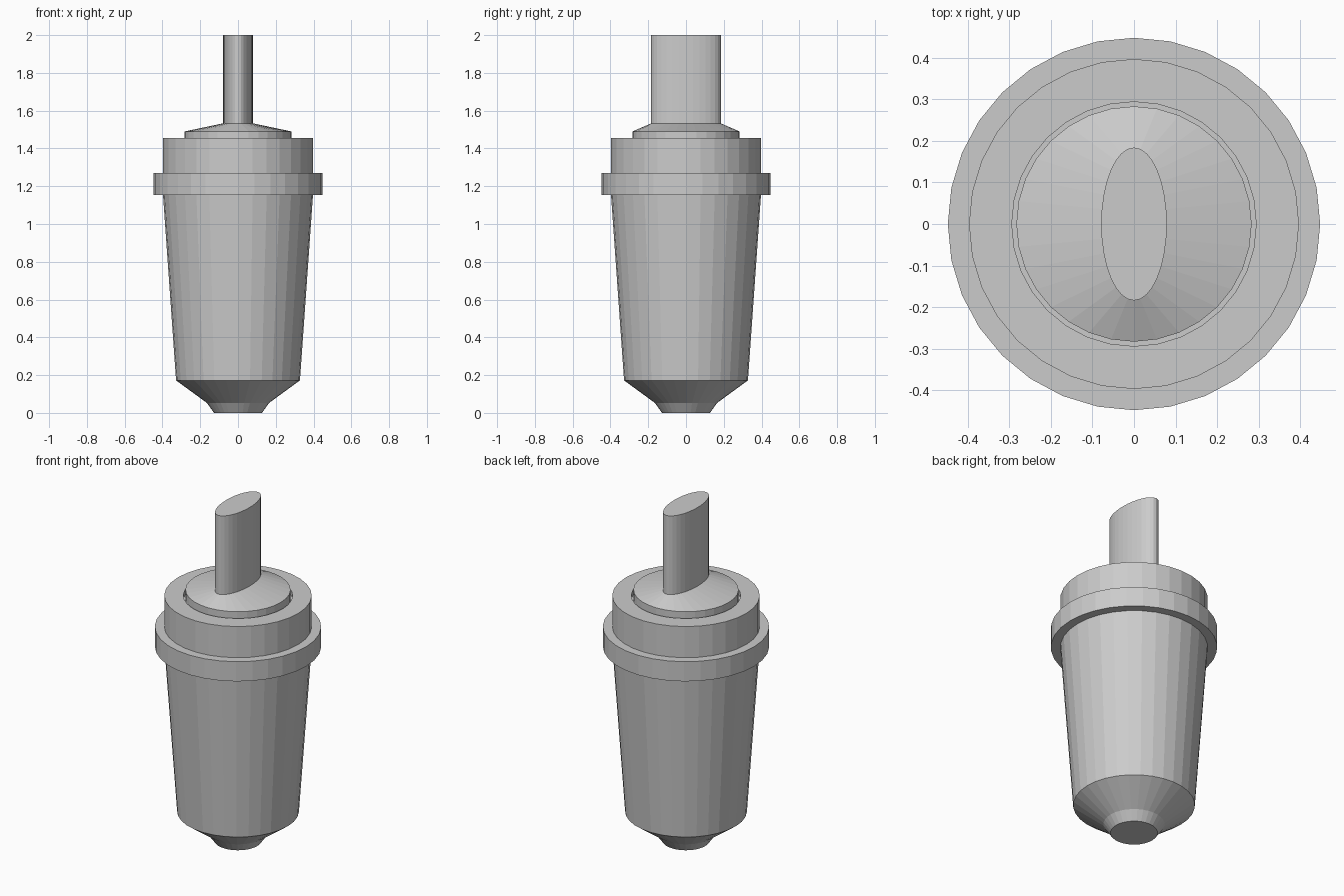
import bpy, bmesh
from math import cos, sin, tau

if "Cube" in bpy.data.objects:
    bpy.data.objects.remove(bpy.data.objects["Cube"])

SIDES = 32


def loft(name, sections, cap_bottom=True, cap_top=True):
    """Skin a stack of elliptical sections (rx, ry, z), flat shaded."""
    bm = bmesh.new()
    rings = [[bm.verts.new((rx * cos(tau * i / SIDES), ry * sin(tau * i / SIDES), z))
              for i in range(SIDES)] for rx, ry, z in sections]
    for a, b in zip(rings, rings[1:]):
        for i in range(SIDES):
            j = (i + 1) % SIDES
            bm.faces.new((a[i], a[j], b[j], b[i]))
    if cap_bottom:
        bm.faces.new(rings[0][::-1])
    if cap_top:
        bm.faces.new(rings[-1])
    mesh = bpy.data.meshes.new(name)
    bm.to_mesh(mesh)
    bm.free()
    obj = bpy.data.objects.new(name, mesh)
    bpy.context.collection.objects.link(obj)
    return obj


def lathe(profile):
    return [(r, r, z) for r, z in profile]


GROOVE = 1.425   # floor of the narrow gap around the lid

# Tapered body with a stepped foot
loft("body", lathe([(0.127, 0), (0.165, 0.053), (0.328, 0.172), (0.397, 1.153)]),
     cap_top=False)

# Wide band, then the collar above it with a recess for the lid
loft("band_and_collar", lathe([(0.397, 1.153), (0.448, 1.153), (0.448, 1.27),
                               (0.397, 1.27), (0.397, 1.455), (0.294, 1.455),
                               (0.294, GROOVE), (0.283, GROOVE)]),
     cap_bottom=False, cap_top=False)

# Lid sloping from a round edge to the oval foot of the spout
SPOUT = (0.079, 0.184)
loft("lid", [(0.283, 0.283, GROOVE), (0.283, 0.283, 1.49), (*SPOUT, 1.533)],
     cap_bottom=False, cap_top=False)

# Oval spout
loft("spout", [(*SPOUT, 1.533), (*SPOUT, 2.0)], cap_bottom=False)
